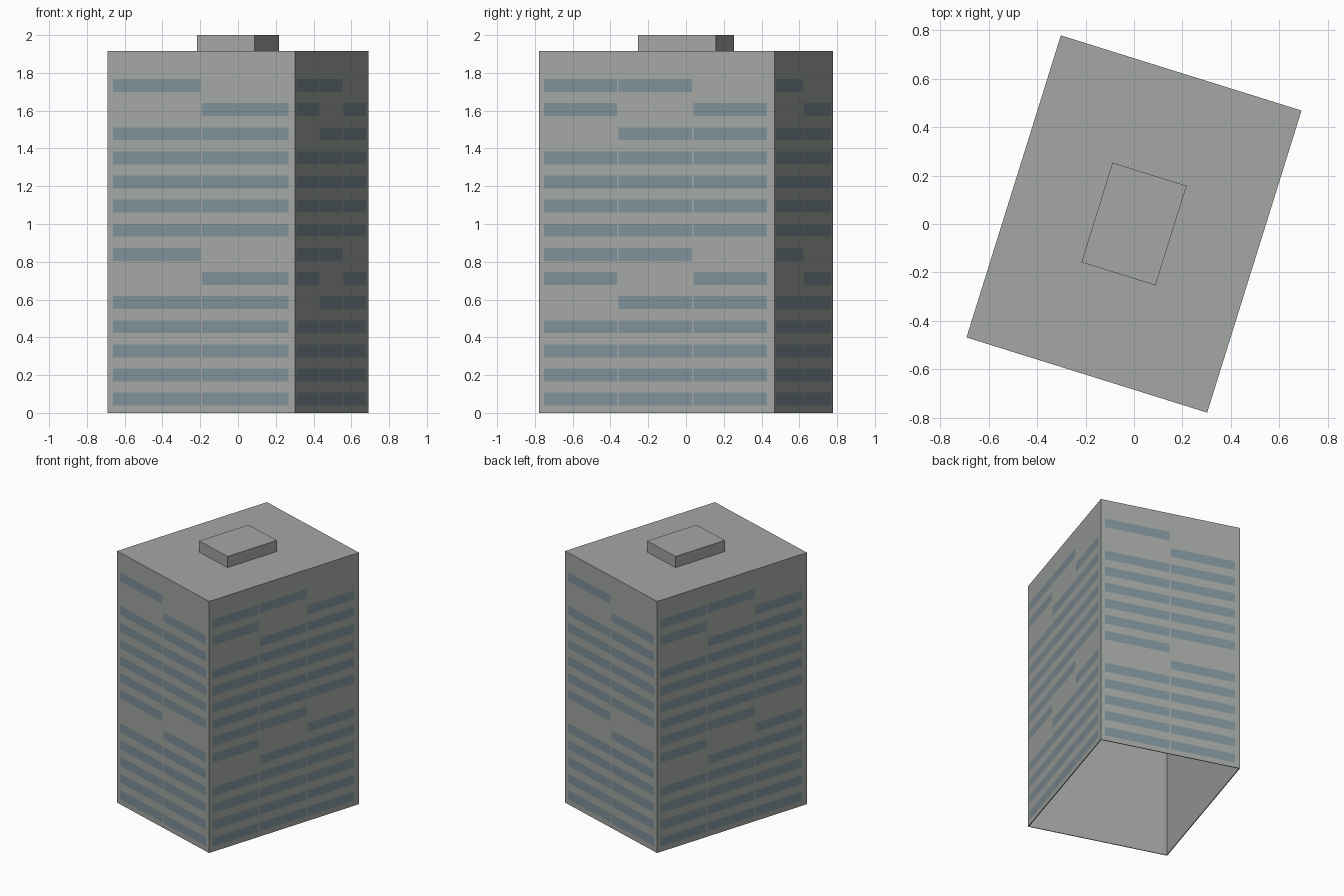
import bpy
import bmesh
from math import radians
from mathutils import Vector

if "Cube" in bpy.data.objects:
    bpy.data.objects.remove(bpy.data.objects["Cube"])

TURN = radians(-17.35)
WIDTH, DEPTH, HEIGHT = 1.04, 1.305, 1.915
FLOORS, PITCH, SILL, GLASS_HEIGHT = 14, 0.1277, 0.039, 0.068


def material(name, color):
    mat = bpy.data.materials.new(name)
    mat.use_nodes = True
    mat.diffuse_color = (*color, 1)
    mat.node_tree.nodes["Principled BSDF"].inputs["Base Color"].default_value = (*color, 1)
    return mat


glass = material("blue grey glass", (0.212, 0.283, 0.319))
concrete = material("grey concrete", (0.366, 0.386, 0.361))

# Horizontal cut heights shared by all four walls
levels = [0.0]
for floor in range(FLOORS):
    base = SILL + floor * PITCH
    levels += [base, base + GLASS_HEIGHT]
levels.append(HEIGHT)

# Column cuts, and the column left blank on some floors of each seven
SHORT = ([0, 0.03, 0.495, 0.504, 0.965, 1], {5: 0, 6: 1})
LONG = ([0, 0.021, 0.331, 0.338, 0.649, 0.657, 0.968, 1], {4: 0, 5: 1, 6: 2})


def add_wall(bm, start, end, columns, blanks):
    """Wall grid whose odd strips and odd levels are window panes."""
    grid = [[bm.verts.new((*start.lerp(end, u), z)) for u in columns] for z in levels]
    for row in range(len(levels) - 1):
        for col in range(len(columns) - 1):
            face = bm.faces.new((grid[row][col], grid[row][col + 1],
                                 grid[row + 1][col + 1], grid[row + 1][col]))
            pane = row % 2 == 1 and col % 2 == 1
            blank = blanks.get(row // 2 % 7) == col // 2
            face.material_index = 0 if pane and not blank else 1


def add_object(name, bm, mats):
    mesh = bpy.data.meshes.new(name)
    bm.to_mesh(mesh)
    bm.free()
    for mat in mats:
        mesh.materials.append(mat)
    obj = bpy.data.objects.new(name, mesh)
    obj.rotation_euler.z = TURN
    bpy.context.collection.objects.link(obj)
    return obj


# Tower: four window walls and a roof, open underneath
bm = bmesh.new()
corners = [Vector((sx * WIDTH / 2, sy * DEPTH / 2))
           for sx, sy in ((-1, -1), (1, -1), (1, 1), (-1, 1))]
for i, style in enumerate((SHORT, LONG, SHORT, LONG)):
    add_wall(bm, corners[i], corners[(i + 1) % 4], *style)
bmesh.ops.remove_doubles(bm, verts=bm.verts, dist=0.0001)
rim = [e for e in bm.edges if e.is_boundary and all(v.co.z > HEIGHT - 0.001 for v in e.verts)]
roof = bmesh.ops.contextual_create(bm, geom=rim)["faces"]
for face in roof:
    face.material_index = 1
bmesh.ops.recalc_face_normals(bm, faces=bm.faces)
tower = add_object("tower", bm, (glass, concrete))

# Thin shell with plain concrete on the inside
shell = tower.modifiers.new("wall thickness", "SOLIDIFY")
shell.thickness = 0.006
shell.offset = -1
shell.material_offset = 1
shell.material_offset_rim = 1

# Rooftop plant room
bm = bmesh.new()
bmesh.ops.create_cube(bm, size=1)
bmesh.ops.scale(bm, verts=bm.verts, vec=(0.32, 0.43, 2 - HEIGHT))
bmesh.ops.translate(bm, verts=bm.verts, vec=(0, 0, (2 + HEIGHT) / 2))
add_object("roof_plant_room", bm, (concrete,))
